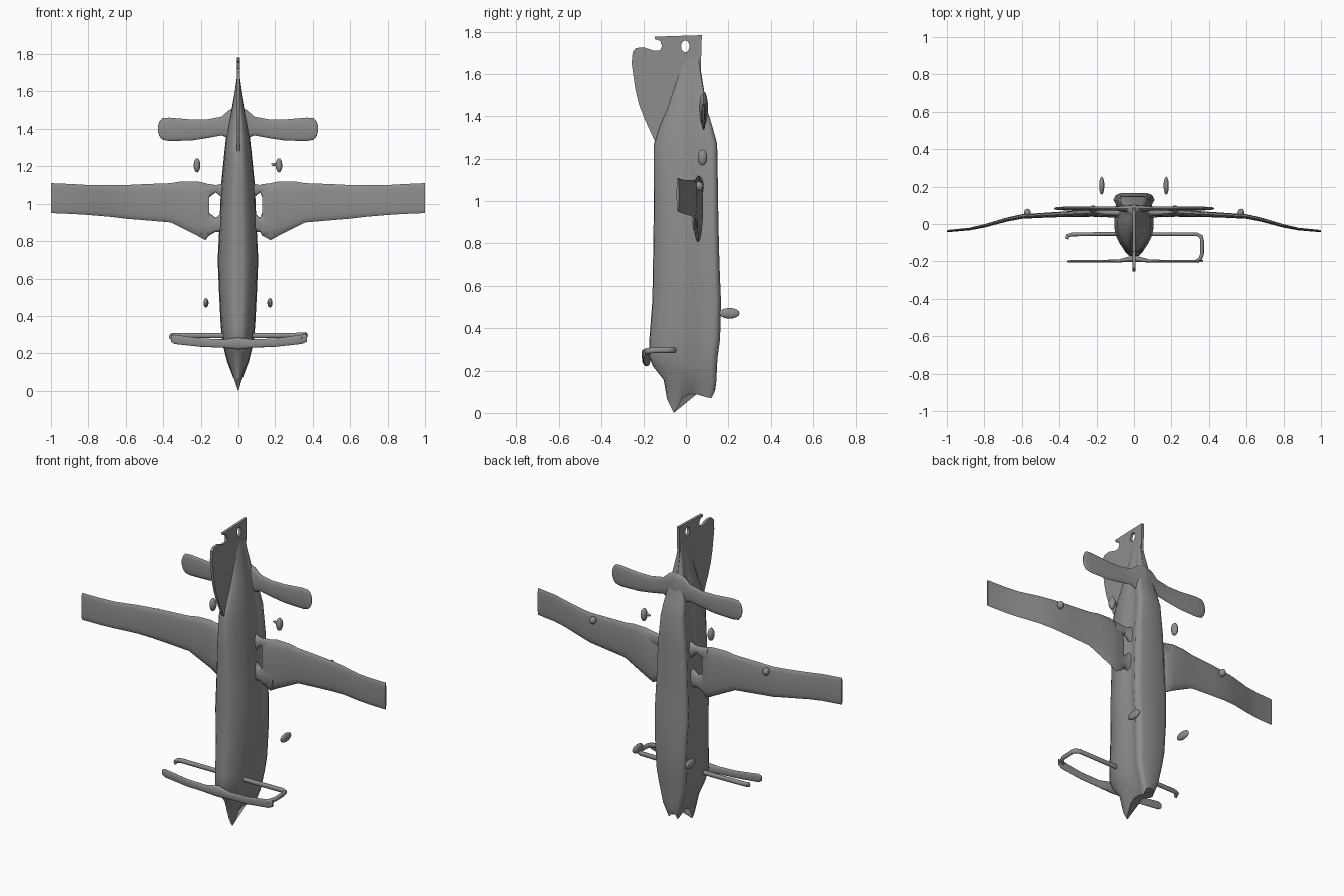
import bpy, bmesh, math

# Dark grey paint shared by every part
GREY = bpy.data.materials.new("dark_grey")
GREY.diffuse_color = (.27, .27, .27, 1)


def finish(obj, angle=40):
    obj.data.materials.clear()
    obj.data.materials.append(GREY)
    bpy.ops.object.select_all(action='DESELECT')
    obj.select_set(True)
    bpy.context.view_layer.objects.active = obj
    bpy.ops.object.shade_smooth_by_angle(angle=math.radians(angle))


def loft(name, rings, angle=40):
    """Skin a list of equal-length closed rings and cap both ends."""
    bm = bmesh.new()
    vs = [[bm.verts.new(p) for p in r] for r in rings]
    n = len(rings[0])
    for a, b in zip(vs, vs[1:]):
        for i in range(n):
            j = (i + 1) % n
            bm.faces.new((a[i], a[j], b[j], b[i]))
    bm.faces.new(vs[0])
    bm.faces.new(vs[-1])
    bmesh.ops.recalc_face_normals(bm, faces=bm.faces)
    me = bpy.data.meshes.new(name)
    bm.to_mesh(me)
    bm.free()
    obj = bpy.data.objects.new(name, me)
    bpy.context.collection.objects.link(obj)
    finish(obj, angle)
    return obj


def blade(name, stations, side=1, n=16):
    """Flat panel along x; each station is x, z low, z high, y, thickness."""
    rings = []
    for x, z0, z1, y, th in stations:
        ring = []
        for k in range(n):
            a = 2 * math.pi * k / n
            s = math.sin(a)
            ring.append((side * x,
                         y + th / 2 * math.copysign(abs(s) ** 0.8, s),
                         (z0 + z1) / 2 + (z1 - z0) / 2 * math.cos(a)))
        rings.append(ring)
    return loft(name, rings)


def pebble(name, loc, size):
    bpy.ops.mesh.primitive_uv_sphere_add(segments=14, ring_count=8, radius=1, location=loc)
    obj = bpy.context.object
    obj.name = name
    obj.scale = size
    finish(obj, 60)


def both(half):
    """Mirror a half section (front to back, ends on the centre line)."""
    return half + [(-x, y, z) for x, y, z in half[-2:0:-1]]


# Fuselage: two-lobed section, waisted near the back
SECTION = [(0, 0), (.01, .28), (.05, .45), (.15, .68), (.3, .88), (.45, .96), (.6, .94),
           (.73, .82), (.83, .88), (.91, 1.0), (.97, .92), (1, .7), (1, 0)]
BODY = [  # z, front y, back y, half width
    (1.67, -.01, .06, .009), (1.6, -.035, .07, .019), (1.52, -.06, .085, .033),
    (1.43, -.09, .10, .052), (1.35, -.125, .125, .066), (1.27, -.15, .147, .075),
    (1.1, -.15, .15, .092), (.9, -.152, .153, .1), (.7, -.155, .158, .11),
    (.53, -.158, .165, .103), (.35, -.172, .161, .094), (.27, -.175, .15, .086),
    (.22, -.155, .146, .076)]
rings = [both([(w * u, f + (b - f) * t, z) for t, u in SECTION]) for z, f, b, w in BODY]
rings.append(both([(.06 * u, -.104 + .248 * t, .155) for t, u in SECTION]))
# forked nose end: a long front tip and a blunt rear chin
TIP = [(-.09, .07), (-.082, .05), (-.07, .025), (-.057, 0), (-.04, .03), (-.014, .075),
       (.02, .09), (.05, .088), (.08, .08), (.1, .073), (.12, .07), (.135, .1), (.138, .11)]
TIPW = [0, .006, .006, .002, .008, .012, .016, .02, .025, .028, .028, .024, 0]
rings.append(both([(w, y, z) for (y, z), w in zip(TIP, TIPW)]))
loft("fuselage", rings, 55)

# Tail fin: thin plate with a notch and a round hole
FIN = [(-.145, 1.28), (-.194, 1.386), (-.222, 1.46), (-.238, 1.53), (-.255, 1.65),
       (-.25, 1.705), (-.235, 1.722), (-.2, 1.726), (-.15, 1.71), (-.123, 1.71),
       (-.113, 1.73), (-.12, 1.755), (-.147, 1.765), (-.147, 1.776), (.075, 1.783),
       (.07, 1.62), (.1, 1.43), (.125, 1.3)]
HOLE = [(-.003 + .02 * math.cos(k * math.pi / 6), 1.73 + .028 * math.sin(k * math.pi / 6))
        for k in range(12)]
cu = bpy.data.curves.new("fin_outline", 'CURVE')
cu.dimensions = '2D'
cu.fill_mode = 'BOTH'
cu.extrude = .008
for pts in (FIN, HOLE):
    sp = cu.splines.new('POLY')
    sp.points.add(len(pts) - 1)
    for p, (y, z) in zip(sp.points, pts):
        p.co = (y, z, 0, 1)
    sp.use_cyclic_u = True
tmp = bpy.data.objects.new("fin_outline", cu)
bpy.context.collection.objects.link(tmp)
bpy.context.view_layer.update()
mesh = bpy.data.meshes.new_from_object(tmp.evaluated_get(bpy.context.evaluated_depsgraph_get()))
bpy.data.objects.remove(tmp)
fin = bpy.data.objects.new("tail_fin", mesh)
fin.rotation_euler = (math.pi / 2, 0, math.pi / 2)
bpy.context.collection.objects.link(fin)
finish(fin, 30)

for side, label in ((-1, "left"), (1, "right")):
    gap = .155 if side < 0 else .13
    # Main wing, drooping towards a square tip
    blade(label + "_wing", [
        (gap, .83, 1.09, .055, .03), (.175, .805, 1.11, .057, .042), (.22, .83, 1.12, .06, .042),
        (.3, .87, 1.12, .056, .036), (.36, .9, 1.11, .053, .03), (.5, .912, 1.105, .046, .026),
        (.6, .92, 1.1, .04, .024), (.68, .93, 1.1, .024, .022), (.8, .94, 1.1, -.01, .018),
        (.88, .945, 1.105, -.027, .014), (1, .95, 1.11, -.038, .012)], side)
    # Two lugs joining wing to body, flared at both ends around an opening
    blade(label + "_wing_front_lug", [
        (.07, .83, .97, .05, .05), (.095, .85, .945, .052, .04), (.12, .85, .925, .053, .035),
        (gap, .83, .95, .054, .035), (.2, .83, .98, .055, .035)], side)
    blade(label + "_wing_rear_lug", [
        (.07, 1.01, 1.12, .06, .05), (.095, 1.04, 1.105, .06, .035), (.12, 1.06, 1.1, .06, .03),
        (gap, 1.035, 1.105, .06, .03), (.19, 1.02, 1.11, .06, .03)], side)
    pebble(label + "_wing_bump", (side * .57, .06, 1.07), (.018, .022, .022))
    # Tailplane with rounded tip
    blade(label + "_tailplane", [
        (.0, 1.32, 1.52, .08, .05), (.05, 1.35, 1.5, .083, .035), (.09, 1.365, 1.465, .083, .024),
        (.17, 1.35, 1.45, .083, .022), (.25, 1.338, 1.45, .083, .02), (.37, 1.335, 1.46, .083, .02),
        (.405, 1.342, 1.457, .083, .016), (.42, 1.36, 1.44, .083, .012),
        (.428, 1.385, 1.415, .083, .006)], side)
    # Small loose pieces beside the body
    pebble(label + "_rear_fragment", (side * .22, .078, 1.205), (.018, .022, .038))
    pebble(label + "_front_fragment", (side * .172, .205, .47), (.014, .048, .025))
pebble("right_fragment_spur", (.197, .078, 1.21), (.02, .008, .008))

# Frame ahead of the nose: flat front band
blade("front_band", [
    (-.358, .262, .292, -.2, .008), (-.34, .25, .3, -.2, .013), (-.2, .235, .28, -.2, .013),
    (-.08, .23, .275, -.197, .016), (0, .22, .285, -.185, .036), (.08, .23, .275, -.197, .016),
    (.2, .235, .28, -.2, .013), (.34, .25, .3, -.2, .013), (.368, .262, .3, -.196, .008)])

# Rear rod, closing onto the band on the right side only
PATH = [(-.36, -.08, .288), (-.355, -.062, .294), (-.33, -.056, .296), (-.15, -.053, .295),
        (.15, -.055, .295), (.335, -.055, .297), (.358, -.066, .297), (.363, -.09, .297),
        (.363, -.16, .295), (.354, -.185, .292), (.335, -.2, .285)]
rings = []
for i, p in enumerate(PATH):
    a, b = PATH[max(i - 1, 0)], PATH[min(i + 1, len(PATH) - 1)]
    dx, dy = b[0] - a[0], b[1] - a[1]
    d = math.hypot(dx, dy)
    rings.append([(p[0] - dy / d * .01 * math.cos(t), p[1] + dx / d * .01 * math.cos(t),
                   p[2] + .014 * math.sin(t)) for t in (k * math.pi / 5 for k in range(10))])
loft("rear_rod", rings, 50)
